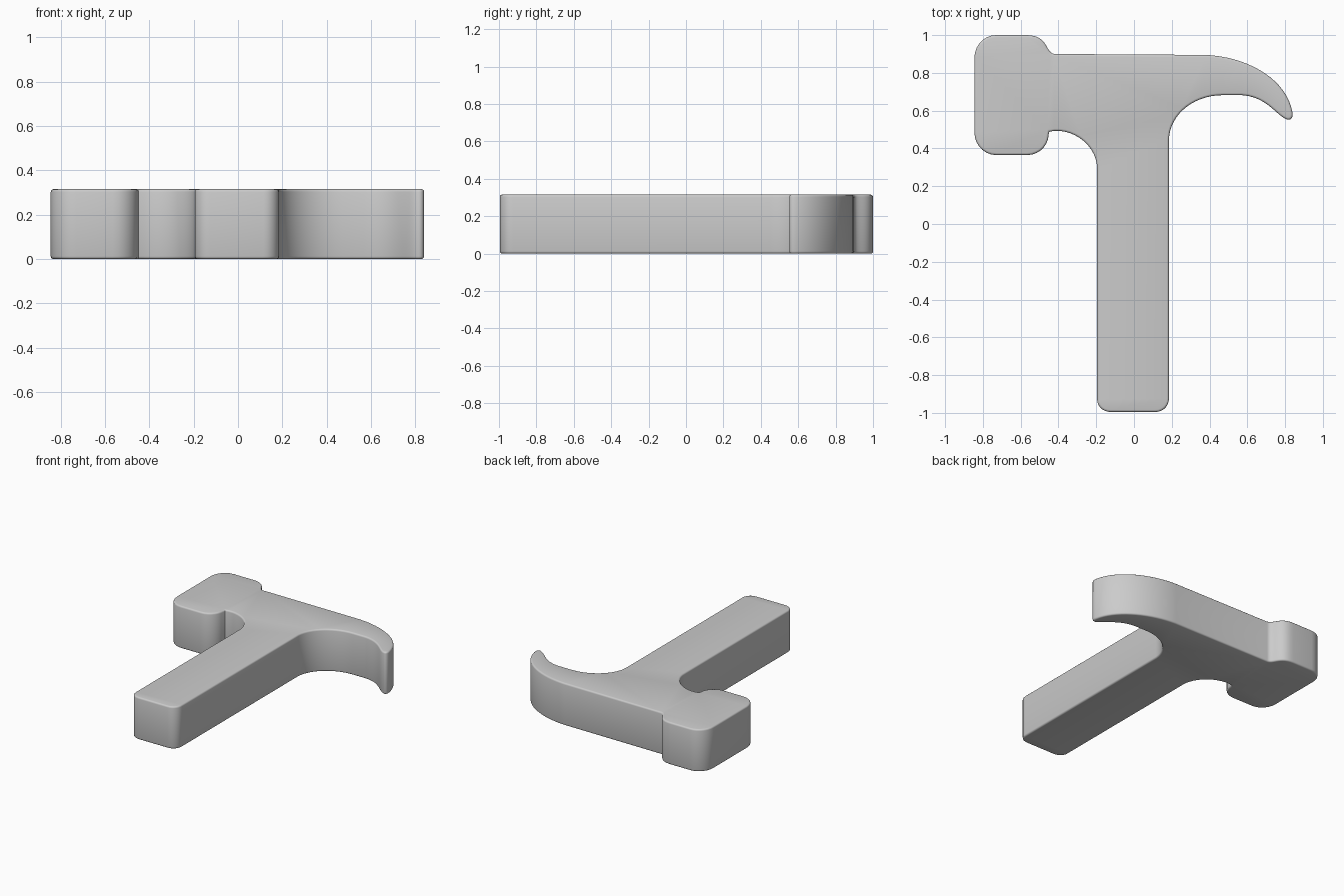
import bpy, bmesh
from mathutils import Vector
from mathutils.geometry import interpolate_bezier

if "Cube" in bpy.data.objects:
    bpy.data.objects.remove(bpy.data.objects["Cube"])

HEIGHT, RIM = 0.315, 0.012
outline = []


def line(x, y):
    outline.append(Vector((x, y, 0)))


def curve(h1, h2, end, n=10):
    """Bezier from the last point to end."""
    pts = interpolate_bezier(outline[-1], Vector((*h1, 0)), Vector((*h2, 0)), Vector((*end, 0)), n)
    outline.extend(pts[1:])


def corner(c, end, n=8):
    """Rounded corner about the sharp point c."""
    s, c, e = outline[-1], Vector((*c, 0)), Vector((*end, 0))
    curve(s.lerp(c, 0.55).xy, e.lerp(c, 0.55).xy, end, n)


# handle, up its right side
line(-0.195, -0.93)
corner((-0.195, -0.995), (-0.125, -0.995))
line(0.115, -0.995)
corner((0.185, -0.995), (0.185, -0.925))
line(0.185, 0.45)
# underside of the claw
curve((0.19, 0.575), (0.31, 0.682), (0.47, 0.682), 16)
line(0.57, 0.682)
curve((0.70, 0.675), (0.75, 0.58), (0.805, 0.555), 12)
# claw tip and curved top
curve((0.83, 0.545), (0.845, 0.562), (0.838, 0.595), 7)
curve((0.805, 0.77), (0.60, 0.885), (0.38, 0.895), 18)
line(-0.42, 0.90)
# striking head
curve((-0.472, 0.905), (-0.45, 1.0), (-0.57, 1.0), 14)
line(-0.73, 1.0)
corner((-0.845, 1.0), (-0.845, 0.88))
line(-0.845, 0.485)
corner((-0.845, 0.365), (-0.73, 0.365))
line(-0.565, 0.365)
corner((-0.452, 0.365), (-0.452, 0.475))
line(-0.448, 0.489)
# neck arc back to the handle
curve((-0.33, 0.515), (-0.195, 0.42), (-0.195, 0.29), 14)

# extrude the outline and round both rims
bm = bmesh.new()
face = bm.faces.new([bm.verts.new(p) for p in outline])
ext = bmesh.ops.extrude_face_region(bm, geom=[face])
top = [v for v in ext["geom"] if isinstance(v, bmesh.types.BMVert)]
bmesh.ops.translate(bm, verts=top, vec=(0, 0, HEIGHT))
bmesh.ops.recalc_face_normals(bm, faces=bm.faces)
rims = [e for e in bm.edges if abs(e.verts[0].co.z - e.verts[1].co.z) < 1e-5]
bmesh.ops.bevel(bm, geom=rims, offset=RIM, segments=3, profile=0.5, affect='EDGES')
bmesh.ops.triangulate(bm, faces=[f for f in bm.faces if len(f.verts) > 4])

mesh = bpy.data.meshes.new("claw_hammer")
bm.to_mesh(mesh)
bm.free()
hammer = bpy.data.objects.new("claw_hammer", mesh)
bpy.context.collection.objects.link(hammer)
bpy.context.view_layer.objects.active = hammer
hammer.select_set(True)
bpy.ops.object.shade_smooth_by_angle(angle=0.75)
